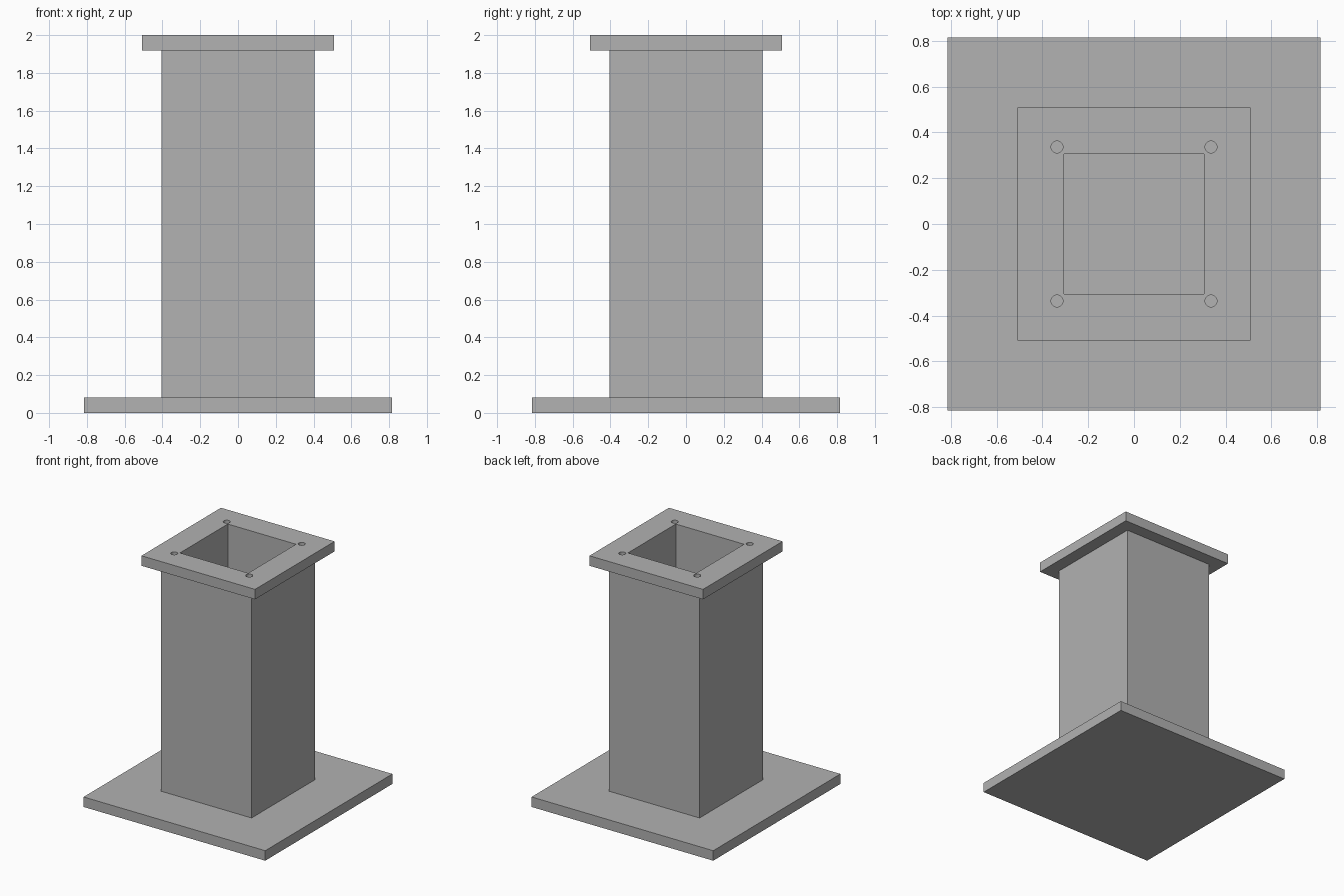
import bpy

# Main dimensions
HEIGHT = 2.0
PLATE = 0.081
BASE_HALF, COLUMN_HALF, FLANGE_HALF, BORE_HALF = 0.814, 0.406, 0.509, 0.306
HOLE_OFFSET, HOLE_RADIUS = 0.336, 0.026

if "Cube" in bpy.data.objects:
    bpy.data.objects.remove(bpy.data.objects["Cube"], do_unlink=True)

# Single grey finish
grey = bpy.data.materials.new("steel grey")
grey.use_nodes = True
colour = (0.445, 0.445, 0.445, 1)
grey.diffuse_color = colour
grey.node_tree.nodes["Principled BSDF"].inputs["Base Color"].default_value = colour


def block(name, half, bottom, top):
    """Square block between two heights, centred on the axis."""
    bpy.ops.mesh.primitive_cube_add(size=1, location=(0, 0, (bottom + top) / 2))
    obj = bpy.context.object
    obj.name = name
    obj.scale = (2 * half, 2 * half, top - bottom)
    bpy.ops.object.transform_apply(location=False, rotation=False, scale=True)
    obj.data.materials.append(grey)
    return obj


def cut(target, cutter):
    """Subtract the cutter from the target and apply the result."""
    mod = target.modifiers.new("cut", "BOOLEAN")
    mod.operation = "DIFFERENCE"
    mod.solver = "EXACT"
    mod.object = cutter
    bpy.context.view_layer.objects.active = target
    bpy.ops.object.modifier_apply(modifier=mod.name)


# Plates and column
base_plate = block("base_plate", BASE_HALF, 0, PLATE)
column = block("column", COLUMN_HALF, PLATE, HEIGHT - PLATE)
top_flange = block("top_flange", FLANGE_HALF, HEIGHT - PLATE, HEIGHT)

# Square bore through flange and column
bore = block("bore_cutter", BORE_HALF, -PLATE, HEIGHT + PLATE)
for part in (column, top_flange):
    cut(part, bore)
bpy.data.objects.remove(bore, do_unlink=True)

# Bolt holes in the flange corners
for sx in (-1, 1):
    for sy in (-1, 1):
        bpy.ops.mesh.primitive_cylinder_add(
            vertices=32, radius=HOLE_RADIUS, depth=4 * PLATE,
            location=(sx * HOLE_OFFSET, sy * HOLE_OFFSET, HEIGHT))
        drill = bpy.context.object
        drill.data.materials.append(grey)
        cut(top_flange, drill)
        bpy.data.objects.remove(drill, do_unlink=True)

# Round hole walls, sharp plate edges
bpy.ops.object.select_all(action="DESELECT")
top_flange.select_set(True)
bpy.context.view_layer.objects.active = top_flange
bpy.ops.object.shade_smooth_by_angle()
